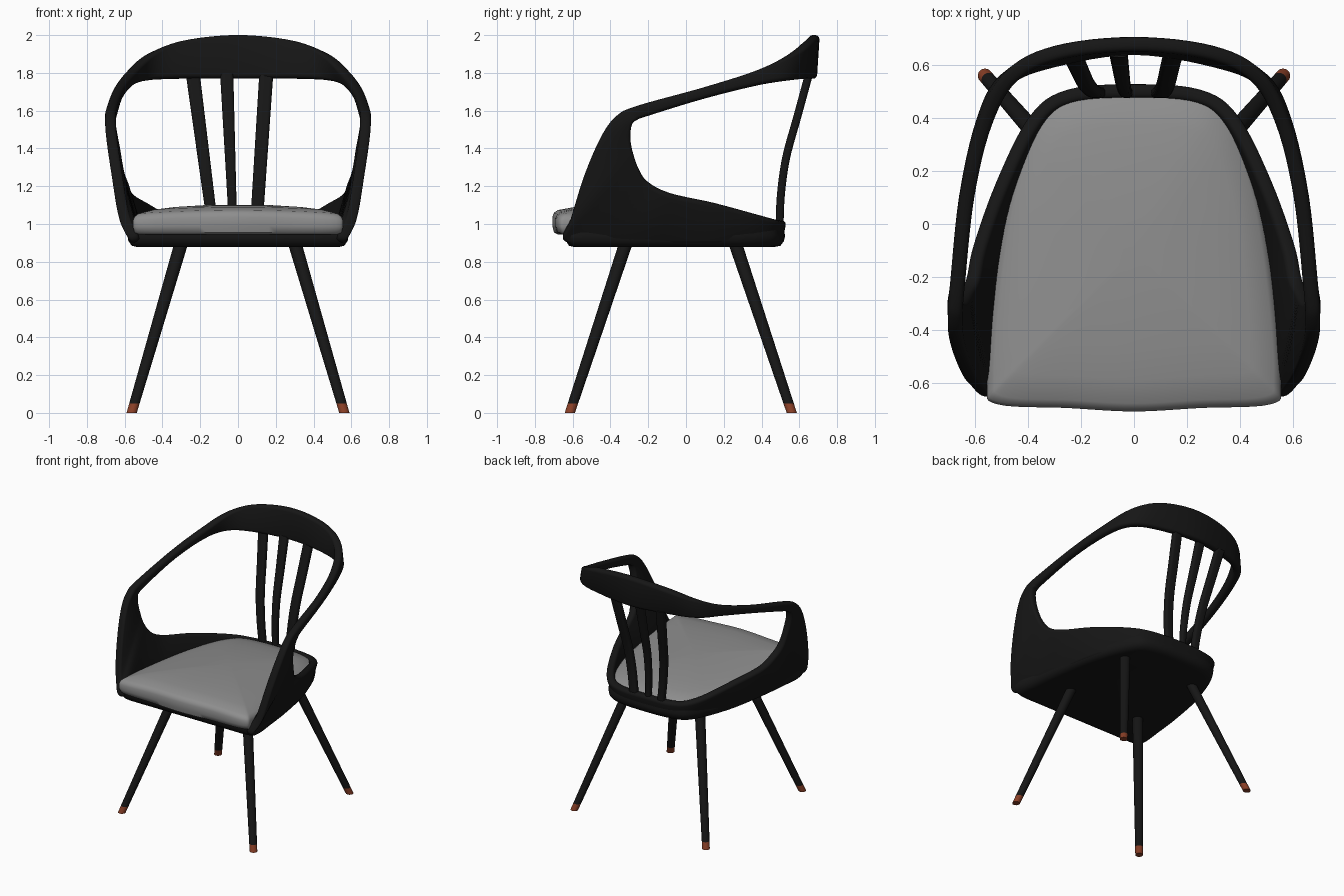
import bpy, bmesh, math
from mathutils import Vector

if "Cube" in bpy.data.objects:
    bpy.data.objects.remove(bpy.data.objects["Cube"])


def material(name, rgb):
    m = bpy.data.materials.new(name)
    m.diffuse_color = (*rgb, 1)
    m.use_nodes = True
    m.node_tree.nodes["Principled BSDF"].inputs["Base Color"].default_value = m.diffuse_color
    return m


BLACK = material("black_wood", (0.008, 0.008, 0.008))
COPPER = material("copper", (0.25, 0.05, 0.02))
FABRIC = material("grey_fabric", (0.27, 0.27, 0.27))


def spline(pts, steps, cyclic):
    """Catmull-Rom samples through vectors of any length."""
    n, out = len(pts), []
    get = (lambda i: pts[i % n]) if cyclic else (lambda i: pts[max(0, min(n - 1, i))])
    for i in range(n if cyclic else n - 1):
        a, b, c, d = get(i - 1), get(i), get(i + 1), get(i + 2)
        for s in range(steps):
            t = s / steps
            out.append([0.5 * (2 * q + (r - p) * t + (2 * p - 5 * q + 4 * r - u) * t * t
                               + (3 * q - p - 3 * r + u) * t ** 3)
                        for p, q, r, u in zip(a, b, c, d)])
    if not cyclic:
        out.append(list(pts[-1]))
    return out


def loft(name, rings, mat=None, cyclic=False, angle=40):
    """Skin equal-length closed rings; cap the ends unless cyclic."""
    bm = bmesh.new()
    rows = [[bm.verts.new(p) for p in r] for r in rings]
    k = len(rows[0])
    for i in range(len(rows) if cyclic else len(rows) - 1):
        a, b = rows[i], rows[(i + 1) % len(rows)]
        for j in range(k):
            bm.faces.new((a[j], a[(j + 1) % k], b[(j + 1) % k], b[j]))
    if not cyclic:
        bm.faces.new(rows[0])
        bm.faces.new(rows[-1])
    bmesh.ops.recalc_face_normals(bm, faces=bm.faces[:])
    me = bpy.data.meshes.new(name)
    bm.to_mesh(me)
    bm.free()
    ob = bpy.data.objects.new(name, me)
    bpy.context.collection.objects.link(ob)
    if mat:
        me.materials.append(mat)
    bpy.ops.object.select_all(action='DESELECT')
    ob.select_set(True)
    bpy.context.view_layer.objects.active = ob
    bpy.ops.object.shade_smooth_by_angle(angle=math.radians(angle))
    return ob


def band(name, pairs, half_t, mat, cyclic=False, steps=6):
    """Rounded flat bar whose two edges run through the given point pairs."""
    s = spline(pairs, steps, cyclic)
    mids = [(Vector(p[:3]) + Vector(p[3:])) / 2 for p in s]
    n, rings = len(s), []
    for i, p in enumerate(s):
        w = Vector(p[:3]) - Vector(p[3:])
        hw = w.length / 2
        w.normalize()
        if cyclic:
            t = mids[(i + 1) % n] - mids[i - 1]
        else:
            t = mids[min(i + 1, n - 1)] - mids[max(i - 1, 0)]
        nrm = t.cross(w).normalized()
        r = 0.75 * min(hw, half_t)
        ring = []
        for q, (sx, sy) in enumerate(((1, 1), (-1, 1), (-1, -1), (1, -1))):
            for j in range(4):
                a = math.pi / 2 * (q + j / 3)
                ring.append(mids[i] + w * (sx * (hw - r) + r * math.cos(a))
                            + nrm * (sy * (half_t - r) + r * math.sin(a)))
        rings.append(ring)
    return loft(name, rings, mat, cyclic, 60)


def mirrored(half):
    """Close a half loop that starts and ends on x = 0."""
    flip = [[-v if k % 3 == 0 else v for k, v in enumerate(p)] for p in half[1:-1]]
    return [list(p) for p in half] + flip[::-1]


# Frame: seat rim, side wings, arms and back rest as one loop (outer edge, opening edge)
frame = [
    (0, .48, .90, 0, .505, 1.02),
    (.22, .46, .90, .25, .485, 1.02),
    (.34, .37, .90, .38, .39, 1.045),
    (.45, .13, .90, .50, .15, 1.11),
    (.50, -.15, .90, .585, -.08, 1.16),
    (.53, -.40, .90, .61, -.20, 1.22),
    (.545, -.64, .91, .635, -.25, 1.29),
    (.60, -.61, 1.02, .65, -.285, 1.39),
    (.64, -.54, 1.25, .665, -.295, 1.47),
    (.67, -.45, 1.46, .675, -.285, 1.53),
    (.675, -.37, 1.57, .675, -.26, 1.55),
    (.67, -.26, 1.625, .665, -.21, 1.57),
    (.63, .10, 1.725, .635, .10, 1.665),
    (.56, .38, 1.815, .575, .38, 1.735),
    (.46, .56, 1.905, .49, .54, 1.76),
    (.29, .65, 1.97, .31, .615, 1.77),
    (0, .68, 2.0, 0, .665, 1.77),
]
band("arm_and_back_frame", mirrored(frame), 0.028, BLACK, cyclic=True)


def pad(name, half, layers, shape=None, mat=None):
    """Stack scaled copies of a seat outline."""
    outline = spline(mirrored([(x, y, 0) for x, y in half]), 6, True)
    rings = []
    for s, z in layers:
        ring = [Vector((x * s, (y + .1) * s - .1, z)) for x, y, _ in outline]
        if shape:
            for v in ring:
                v.z += shape(v)
        rings.append(ring)
    return loft(name, rings, mat, angle=50)


# Seat shell bottom
pad("seat_shell",
    [(0, .525), (.25, .505), (.37, .42), (.48, .15), (.54, -.15), (.57, -.4),
     (.585, -.58), (.54, -.635), (.3, -.64), (0, -.64)],
    [(.90, .877), (.96, .885), (.99, .91), (1, .94), (.98, .98), (.92, .99)], mat=BLACK)


# Cushion, crowned in the middle and lower at the back
def crown(v):
    k = max(0, min(1, (v.z - .97) / .06))
    return k * (.02 * (1 - (v.x / .56) ** 2) - .05 * (v.y + .7) / 1.2)


pad("seat_cushion",
    [(0, .49), (.25, .475), (.36, .40), (.43, .25), (.49, .02), (.535, -.3),
     (.555, -.6), (.52, -.68), (.25, -.695), (0, -.708)],
    [(.95, .945), (.985, .955), (1, .985), (1, 1.02), (.985, 1.04), (.95, 1.055),
     (.8, 1.075), (.6, 1.088), (.35, 1.098), (.1, 1.103)], crown, FABRIC)

# Back spindles, leaning and bowed
side_curve = [(.495, .96), (.502, 1.15), (.53, 1.35), (.59, 1.57), (.65, 1.79)]
for name, x0, x1, w0, w1 in (("left_spindle", -.13, -.24, .028, .037),
                             ("middle_spindle", -.025, -.06, .021, .035),
                             ("right_spindle", .095, .15, .033, .037)):
    pairs = []
    for y, z in side_curve:
        t = (z - .96) / .84
        x, w = x0 + (x1 - x0) * t, w0 + (w1 - w0) * t
        pairs.append((x - w, y, z, x + w, y, z))
    band(name, pairs, 0.021, BLACK)


# Splayed legs with copper tips, cut level at the floor
def leg_ring(foot, top, z):
    t = z / .90
    c = Vector(foot).lerp(Vector(top), t)
    r = .027 + .010 * t
    return [(c.x + r * math.cos(a), c.y + r * math.sin(a), z)
            for a in (2 * math.pi * i / 24 for i in range(24))]


for label, fy, ty in (("front", -.615, -.318), ("back", .56, .26)):
    for side, sx in (("left", -1), ("right", 1)):
        foot, top = (sx * .563, fy), (sx * .30, ty)
        loft(f"{label}_{side}_leg", [leg_ring(foot, top, z) for z in (.05, .90)], BLACK)
        loft(f"{label}_{side}_leg_tip", [leg_ring(foot, top, z) for z in (0, .05)], COPPER)
